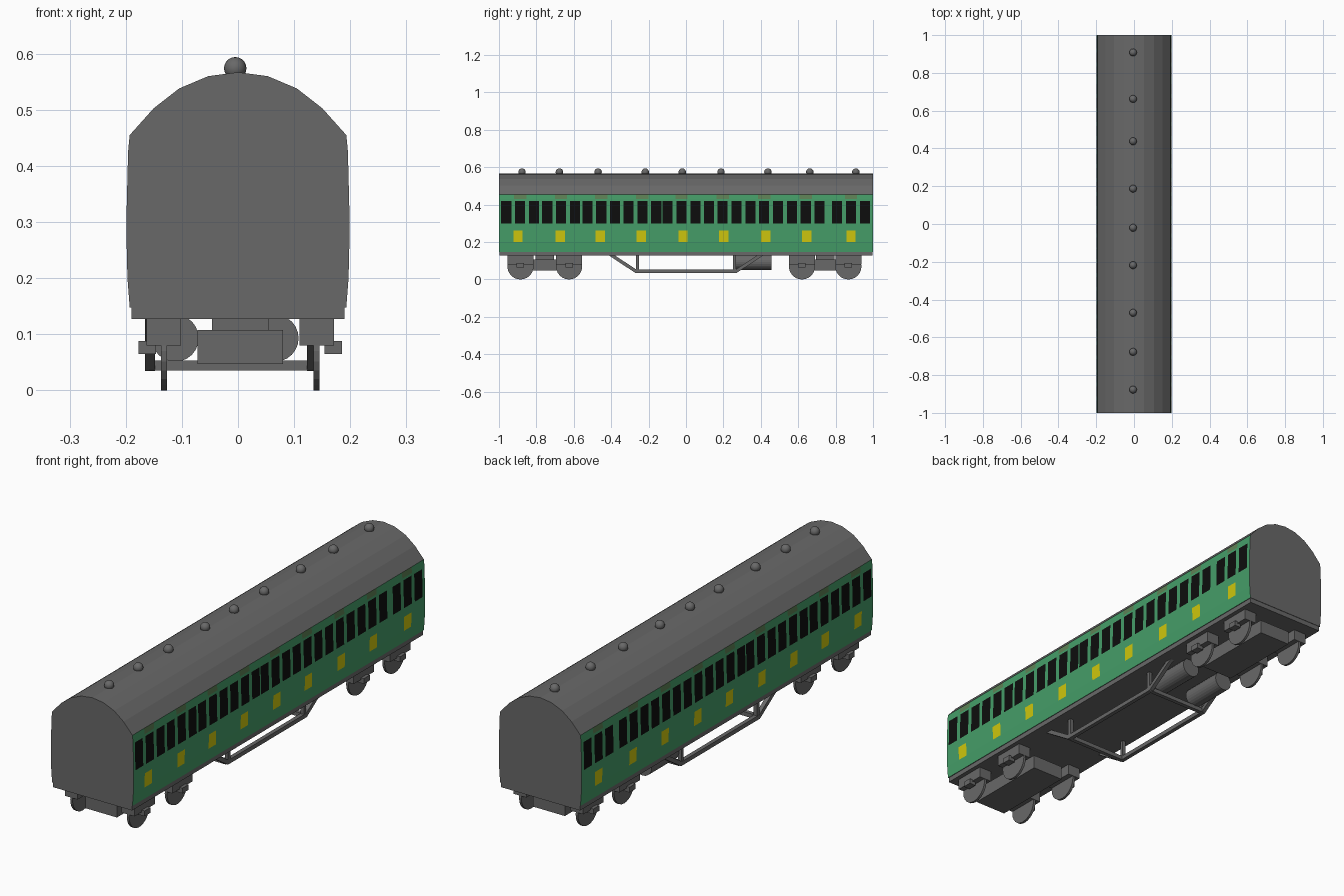
import bpy, bmesh, math
from mathutils import Vector

if "Cube" in bpy.data.objects:
    bpy.data.objects.remove(bpy.data.objects["Cube"])


def material(name, rgb):
    m = bpy.data.materials.new(name)
    m.diffuse_color = (*rgb, 1)
    m.use_nodes = True
    m.node_tree.nodes["Principled BSDF"].inputs["Base Color"].default_value = m.diffuse_color
    return m


GREY = material("dark grey", (0.14, 0.14, 0.14))
GREEN = material("coach green", (0.06, 0.34, 0.14))
BLACK = material("window black", (0.004, 0.004, 0.004))
YELLOW = material("panel yellow", (0.62, 0.57, 0.004))
OLIVE = material("vent olive", (0.11, 0.22, 0.09))


def finish(name, bm, mats, smooth=False):
    bmesh.ops.recalc_face_normals(bm, faces=bm.faces)
    me = bpy.data.meshes.new(name)
    bm.to_mesh(me)
    bm.free()
    for m in mats:
        me.materials.append(m)
    if smooth:
        for p in me.polygons:
            p.use_smooth = True
    ob = bpy.data.objects.new(name, me)
    bpy.context.collection.objects.link(ob)
    return ob


def box(name, x0, x1, y0, y1, z0, z1):
    bm = bmesh.new()
    bmesh.ops.create_cube(bm, size=1)
    for v in bm.verts:
        v.co = Vector(((x0 + x1) / 2 + v.co.x * (x1 - x0),
                       (y0 + y1) / 2 + v.co.y * (y1 - y0),
                       (z0 + z1) / 2 + v.co.z * (z1 - z0)))
    return finish(name, bm, [GREY])


def cylinder(name, center, radius, depth, axis, sides=24):
    bm = bmesh.new()
    bmesh.ops.create_cone(bm, cap_ends=True, segments=sides, radius1=radius,
                          radius2=radius, depth=depth)
    q = Vector(axis).to_track_quat('Z', 'Y')
    for v in bm.verts:
        v.co = q @ v.co + Vector(center)
    return finish(name, bm, [GREY])


def bar(name, a, b, w=0.018):
    """Square bar running from a to b."""
    a, b = Vector(a), Vector(b)
    q = (b - a).to_track_quat('Z', 'Y')
    bm = bmesh.new()
    bmesh.ops.create_cube(bm, size=1)
    for v in bm.verts:
        p = Vector((v.co.x * w, v.co.y * w, v.co.z * (b - a).length))
        v.co = (a + b) / 2 + q @ p
    return finish(name, bm, [GREY])


# Coach body: cross-section swept along y, with the painted side cut into a grid
doors = [-0.887, -0.668, -0.453, -0.233, -0.024, 0.196, 0.418, 0.64, 0.882]
panels = [-0.898, -0.673, -0.458, -0.239, -0.016, 0.201, 0.426, 0.646, 0.882]
windows = [d + o for d in doors for o in (-0.074, 0, 0.074)]
WIN, PAN, VENT = 0.027, 0.025, 0.033

side = [(0.193, 0.148), (0.197, 0.20), (0.1985, 0.262), (0.199, 0.30),
        (0.196, 0.42), (0.1955, 0.43), (0.193, 0.455)]
roof = [(0.150, 0.503), (0.105, 0.538), (0.053, 0.56)]
half = side + roof
profile = half + [(0, 0.567)] + [(-x, z) for x, z in reversed(half)]

ys = {-1.0, 1.0}
for centres, w in ((windows, WIN), (panels, PAN), (doors, VENT)):
    for c in centres:
        ys |= {round(c - w, 4), round(c + w, 4)}
ys = sorted(ys)


def near(y, centres, w):
    return any(abs(y - c) < w for c in centres)


def paint(y, z):
    if z > 0.455:
        return 0
    if 0.30 < z < 0.42 and near(y, windows, WIN):
        return 2
    if 0.20 < z < 0.262 and near(y, panels, PAN):
        return 3
    if z > 0.43 and near(y, doors, VENT):
        return 4
    return 1


bm = bmesh.new()
rows = [[bm.verts.new((x, y, z)) for x, z in profile] for y in ys]
for j in range(len(ys) - 1):
    for i in range(len(profile) - 1):
        f = bm.faces.new((rows[j][i], rows[j + 1][i],
                          rows[j + 1][i + 1], rows[j][i + 1]))
        c = f.calc_center_median()
        f.material_index = paint(c.y, c.z)
bm.faces.new(rows[0])
bm.faces.new(rows[-1])
bm.faces.new([r[0] for r in rows] + [r[-1] for r in reversed(rows)])
finish("coach_body", bm, [GREY, GREEN, BLACK, YELLOW, OLIVE])

# Underframe
box("underframe", -0.19, 0.19, -0.998, 0.998, 0.127, 0.149)

# Roof ventilators
for y in (-0.877, -0.677, -0.47, -0.218, -0.02, 0.187, 0.438, 0.662, 0.908):
    bm = bmesh.new()
    bmesh.ops.create_uvsphere(bm, u_segments=16, v_segments=10, radius=0.02)
    bmesh.ops.translate(bm, verts=bm.verts, vec=(-0.005, y, 0.574))
    finish("roof_ventilator", bm, [GREY], True)

# Bogies: frame, wheels, spring blocks and axle boxes
CX = 0.004
for wheels in ((-0.885, -0.625), (0.62, 0.868)):
    mid = sum(wheels) / 2
    box("bogie_frame", CX - 0.076, CX + 0.076, mid - 0.19, mid + 0.19, 0.047, 0.108)
    box("bogie_pivot", CX - 0.05, CX + 0.05, mid - 0.05, mid + 0.05, 0.10, 0.13)
    for y in wheels:
        for s in (-1, 1):
            def span(a, b):
                return sorted((CX + s * a, CX + s * b))
            cylinder("wheel", (CX + s * 0.136, y, 0.07), 0.07, 0.011, (1, 0, 0))
            box("spring_block", *span(0.106, 0.167), y - 0.07, y + 0.07, 0.08, 0.128)
            box("axle_box", *span(0.150, 0.181), y - 0.02, y + 0.02, 0.065, 0.088)

# Truss under the floor
left, right = -0.157, 0.132
for x in (left, right):
    bar("truss_rail", (x, -0.27, 0.044), (x, 0.27, 0.044))
    for s in (-1, 1):
        bar("truss_diagonal", (x, s * 0.265, 0.042), (x, s * 0.405, 0.134))
        bar("truss_post", (x, s * 0.26, 0.044), (x, s * 0.26, 0.13), 0.016)
for s in (-1, 1):
    bar("truss_crossbar", (left, s * 0.265, 0.044), (right, s * 0.265, 0.044))

# Gas tanks
for x in (-0.112, 0.066):
    cylinder("gas_tank", (x, 0.358, 0.093), 0.042, 0.196, (0, 1, 0))
